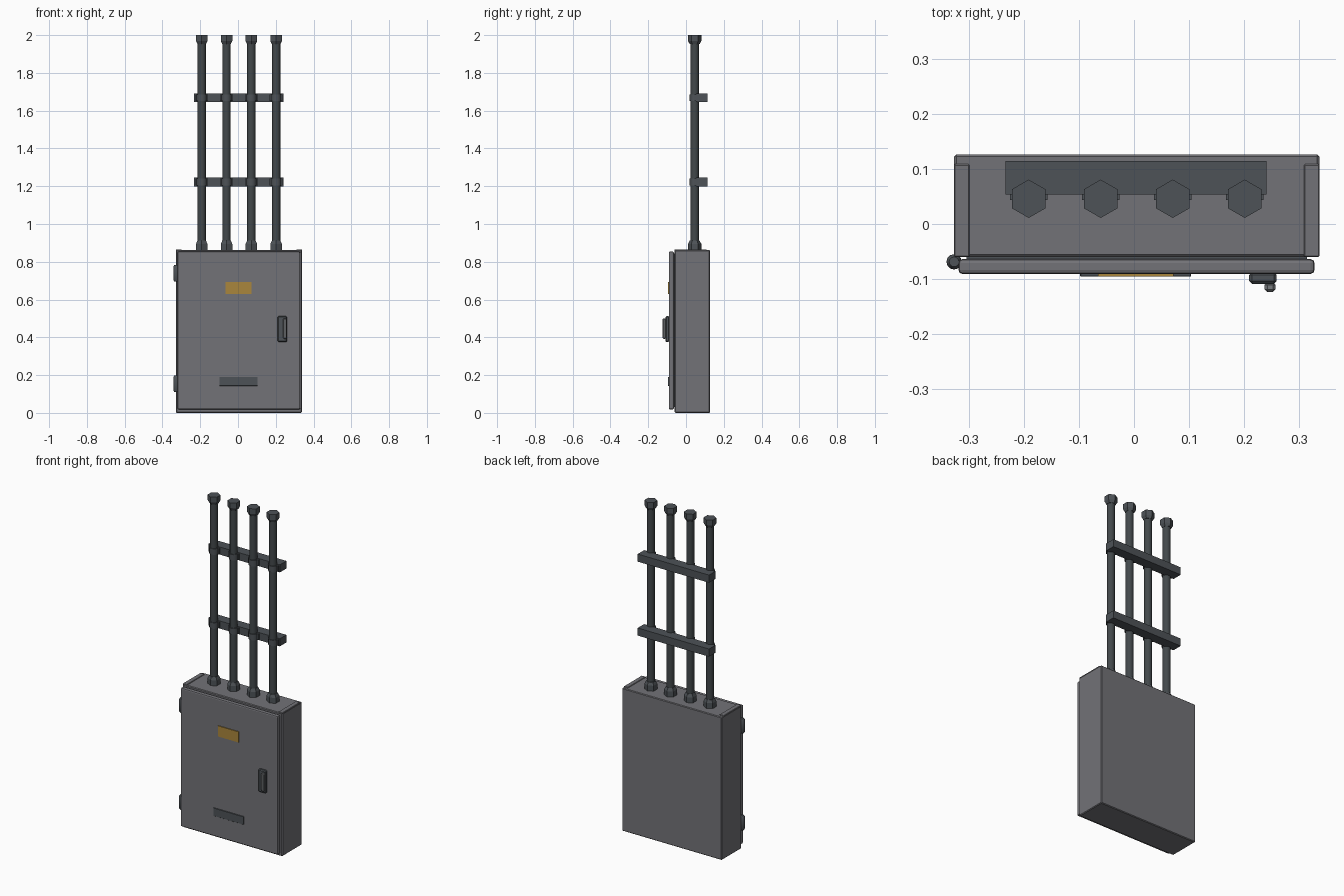
import bpy, bmesh, math
from mathutils import Matrix

if "Cube" in bpy.data.objects:
    bpy.data.objects.remove(bpy.data.objects["Cube"], do_unlink=True)


def material(name, rgb):
    m = bpy.data.materials.new(name)
    m.use_nodes = True
    m.diffuse_color = (*rgb, 1)
    m.node_tree.nodes["Principled BSDF"].inputs["Base Color"].default_value = (*rgb, 1)
    return m


GREY = material("cabinet grey", (0.17, 0.17, 0.185))
DARK = material("dark metal", (0.075, 0.085, 0.095))
PIPE = material("conduit dark grey", (0.055, 0.065, 0.07))
YELLOW = material("label yellow", (0.4, 0.24, 0.045))
STEEL = material("handle steel", (0.19, 0.2, 0.21))


def finish(bm, name, mat, bevel=0, segments=1, smooth=False):
    bmesh.ops.recalc_face_normals(bm, faces=bm.faces)
    me = bpy.data.meshes.new(name)
    bm.to_mesh(me)
    bm.free()
    ob = bpy.data.objects.new(name, me)
    bpy.context.collection.objects.link(ob)
    me.materials.append(mat)
    if bevel:
        b = ob.modifiers.new("Bevel", "BEVEL")
        b.width, b.segments = bevel, segments
    if smooth:
        bpy.ops.object.select_all(action="DESELECT")
        ob.select_set(True)
        bpy.context.view_layer.objects.active = ob
        bpy.ops.object.shade_smooth_by_angle(angle=math.radians(46))
    return ob


def box(name, x, y, z, mat, bevel=0, segments=1):
    """Box from (min, max) ranges."""
    bm = bmesh.new()
    bmesh.ops.create_cube(bm, size=1)
    for v in bm.verts:
        v.co = [(r[0] + r[1]) / 2 + c * (r[1] - r[0]) for r, c in zip((x, y, z), v.co)]
    return finish(bm, name, mat, bevel, segments)


def lathe(name, x, y, profile, sides, mat, turn=0, smooth=False, bevel=0):
    """Upright prism through (radius, height) rings."""
    bm = bmesh.new()
    rings = []
    for r, z in profile:
        rings.append([bm.verts.new((x + r * math.cos(turn + math.tau * i / sides),
                                    y + r * math.sin(turn + math.tau * i / sides), z))
                      for i in range(sides)])
    for a, b in zip(rings, rings[1:]):
        for i in range(sides):
            j = (i + 1) % sides
            bm.faces.new((a[i], a[j], b[j], b[i]))
    bm.faces.new(rings[0])
    bm.faces.new(rings[-1])
    return finish(bm, name, mat, bevel, 1, smooth)


# Cabinet body with folded side flanges and a recessed door seal
box("cabinet_body", (-0.328, 0.338), (-0.06, 0.127), (0, 0.862), GREY, 0.004)
for side, x in (("right", (-0.328, -0.3)), ("left", (0.31, 0.338))):
    box(side + "_top_flange", x, (-0.06, 0.109), (0.858, 0.866), GREY, 0.002)
box("door_seal", (-0.305, 0.315), (-0.068, -0.058), (0.03, 0.845), DARK)

# Door
box("door", (-0.32, 0.329), (-0.091, -0.064), (0.018, 0.854), GREY, 0.007, 2)

# Hinges on the right edge
for name, z in (("lower", 0.11), ("upper", 0.695)):
    lathe(name + "_hinge", -0.328, -0.069,
          [(0.009, z), (0.014, z + 0.008), (0.014, z + 0.08), (0.009, z + 0.088)],
          12, DARK, smooth=True)

# Labels and handle
box("warning_label", (-0.066, 0.072), (-0.096, -0.09), (0.63, 0.694), YELLOW)
box("name_plate", (-0.098, 0.104), (-0.096, -0.09), (0.143, 0.191), DARK, 0.001)
box("handle_base", (0.21, 0.26), (-0.109, -0.088), (0.376, 0.512), DARK, 0.005)
box("handle_lever", (0.238, 0.258), (-0.124, -0.106), (0.392, 0.5), STEEL, 0.005)

# Conduits with hexagonal end fittings
HEX = math.pi / 6
PIPE_Y = 0.046
for n in range(4):
    px = -0.192 + n * 0.1313
    lathe(f"conduit_{n + 1}", px, PIPE_Y, [(0.022, 0.86), (0.022, 1.98)], 12, PIPE, smooth=True)
    lathe(f"lower_fitting_{n + 1}", px, PIPE_Y,
          [(0.035, 0.86), (0.035, 0.895), (0.026, 0.912)], 6, DARK, HEX)
    lathe(f"upper_fitting_{n + 1}", px, PIPE_Y,
          [(0.026, 1.952), (0.035, 1.968), (0.035, 2.0)], 6, DARK, HEX)
    # Clamps holding the pipe to each rail
    for level, z in (("lower", 1.222), ("upper", 1.668)):
        lathe(f"{level}_clamp_{n + 1}", px, PIPE_Y,
              [(0.027, z - 0.018), (0.027, z + 0.018)], 12, DARK, smooth=True)
        box(f"{level}_clamp_ears_{n + 1}", (px - 0.034, px + 0.034), (0.044, 0.056),
            (z - 0.018, z + 0.018), DARK)

# Support rails behind the conduits
for level, z in (("lower", 1.222), ("upper", 1.668)):
    box(level + "_rail", (-0.234, 0.242), (0.054, 0.115), (z - 0.023, z + 0.023), DARK)
